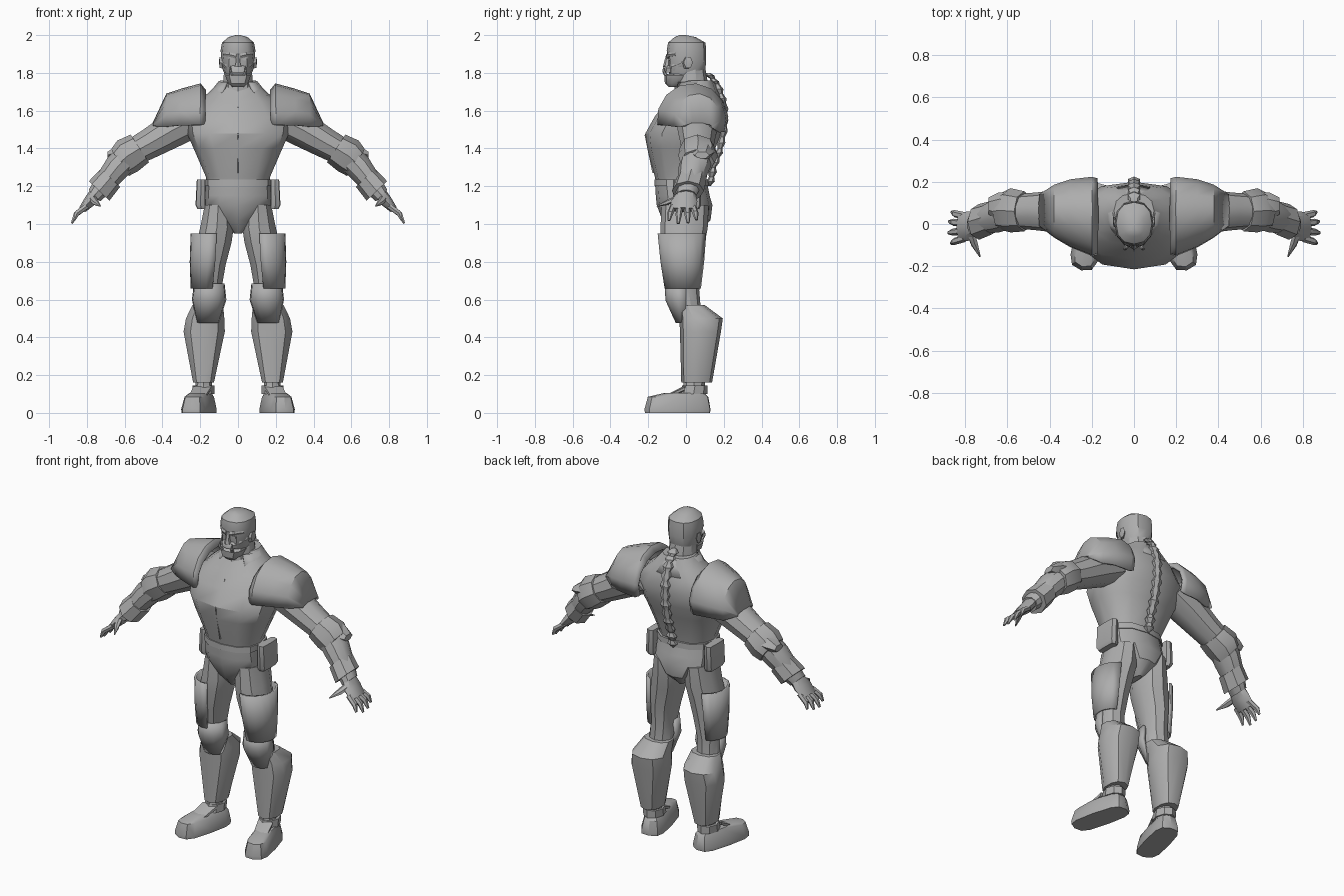
import bpy, bmesh, math
from mathutils import Vector

grey = bpy.data.materials.new("plain grey")
grey.diffuse_color = (0.42, 0.42, 0.42, 1)


def loft(name, rings, n=10, A=(1, 0, 0), B=(0, 1, 0), p=1.0, arc=None,
         mirror=True, thick=0.012, smooth=35):
    """Skin rings (cx, cy, cz, ra, rb) lying in plane A,B. arc = open shell in degrees."""
    A, B = Vector(A).normalized(), Vector(B).normalized()
    bm = bmesh.new()
    if arc:
        angles = [math.radians(arc[0] + (arc[1] - arc[0]) * i / n) for i in range(n + 1)]
    else:
        angles = [2 * math.pi * i / n - math.pi / 2 for i in range(n)]
    power = lambda v: math.copysign(abs(v) ** p, v) if abs(v) > 1e-6 else 0.0
    rows = []
    for x, y, z, ra, rb in rings:
        c = Vector((x, y, z))
        rows.append([bm.verts.new(c + A * ra * power(math.cos(a)) + B * rb * power(math.sin(a)))
                     for a in angles])
    count = len(angles)
    for r, s in zip(rows, rows[1:]):
        for i in range(count - 1 if arc else count):
            j = (i + 1) % count
            bm.faces.new((r[i], r[j], s[j], s[i]))
    if not arc:
        bm.faces.new(rows[0][::-1])
        bm.faces.new(rows[-1])
    bmesh.ops.recalc_face_normals(bm, faces=bm.faces[:])
    me = bpy.data.meshes.new(name)
    bm.to_mesh(me)
    bm.free()
    me.materials.append(grey)
    me.shade_smooth()
    me.set_sharp_from_angle(angle=math.radians(smooth))
    ob = bpy.data.objects.new(name, me)
    bpy.context.collection.objects.link(ob)
    if arc:
        m = ob.modifiers.new("thickness", "SOLIDIFY")
        m.thickness, m.offset = thick, 0
    if mirror:
        ob.modifiers.new("mirror", "MIRROR")
    return ob


def span(z, x0, x1, y0, y1):
    """Horizontal ring from its extents."""
    return ((x0 + x1) / 2, (y0 + y1) / 2, z, (x1 - x0) / 2, (y1 - y0) / 2)


def body(z, w, y0, y1):
    return span(z, -w, w, y0, y1)


# Torso, belt and pelvis
loft("torso", [body(1.20, .165, -.155, .10), body(1.25, .17, -.165, .11),
               body(1.40, .235, -.205, .155), body(1.48, .27, -.215, .185),
               body(1.57, .28, -.165, .20), body(1.65, .21, -.10, .19),
               body(1.70, .15, -.065, .17), body(1.76, .095, -.02, .145)],
     n=12, p=.85, mirror=False)
loft("chest_seam", [body(1.27, .006, -.178, -.15), body(1.47, .006, -.219, -.18),
                    body(1.62, .006, -.128, -.10)], n=4, mirror=False)
loft("pelvis", [body(.95, .02, -.07, .06), body(1.02, .10, -.125, .13),
                body(1.10, .175, -.155, .14), body(1.15, .178, -.16, .125),
                body(1.23, .17, -.165, .11)], n=12, p=.85, mirror=False)
loft("belt", [body(1.20, .18, -.168, .12), body(1.235, .178, -.168, .12)],
     n=12, p=.85, mirror=False)
loft("belt_pouch", [span(1.08, .172, .215, -.06, .07), span(1.10, .172, .225, -.07, .08),
                    span(1.235, .172, .218, -.07, .08)], n=8, p=.35)
loft("neck_collar", [(0, .05, 1.66, .165, .135), (0, .045, 1.75, .10, .10)],
     n=10, arc=(-55, 235), mirror=False)

# Neck and head
loft("neck", [body(1.62, .10, -.08, .13), body(1.72, .085, -.06, .12),
              body(1.84, .075, -.05, .10)], n=10, mirror=False)
loft("head", [body(1.775, .062, -.085, .085), body(1.82, .082, -.095, .103),
              body(1.87, .088, -.095, .107), body(1.92, .092, -.102, .107),
              body(1.96, .085, -.095, .103), body(1.99, .05, -.06, .05),
              body(2.0, .012, -.035, .0)], n=12, p=.85, mirror=False)
loft("jaw", [body(1.725, .03, -.092, -.04), body(1.745, .055, -.112, .01),
             body(1.785, .07, -.115, .03), body(1.795, .066, -.10, .03)],
     n=10, p=.8, mirror=False)
loft("muzzle", [body(1.803, .045, -.115, -.05), body(1.825, .05, -.112, -.05),
                body(1.84, .035, -.10, -.05)], n=8, mirror=False)
loft("nose", [body(1.83, .022, -.122, -.08), body(1.85, .014, -.118, -.08),
              body(1.90, .009, -.104, -.08)], n=6, mirror=False)
loft("brow", [(.012, -.094, 1.888, .014, .012), (.045, -.086, 1.897, .014, .014),
              (.08, -.05, 1.90, .01, .01)], n=6, A=(0, 0, 1))
loft("eye", [(.036, -.092, 1.872, .014, .007), (.036, -.075, 1.872, .014, .007)],
     n=6, B=(0, 0, 1))
loft("tusk", [(.034, -.105, 1.785, .011, .011), (.042, -.118, 1.81, .008, .008),
              (.04, -.116, 1.84, .001, .001)], n=6)
loft("cheek", [(.06, -.06, 1.83, .02, .02), (.085, -.01, 1.85, .012, .02)], n=6, A=(0, 0, 1))
loft("ear", [(.082, .0, 1.85, .03, .02), (.097, .012, 1.855, .034, .024),
             (.10, .02, 1.86, .012, .01)], n=6, A=(0, 0, 1))

# Braid hanging down the back, swelling at every plait
path = [(1.80, .115), (1.74, .165), (1.64, .20), (1.52, .203), (1.40, .18),
        (1.30, .145), (1.20, .125)]
plait = []
for (z0, y0), (z1, y1) in zip(path, path[1:]):
    for t, r in ((0, .018), (.25, .034), (.5, .02), (.75, .032)):
        plait.append((0, y0 + (y1 - y0) * t, z0 + (z1 - z0) * t, r, r * .7))
plait.append((0, .125, 1.20, .004, .004))
loft("braid", plait, n=6, mirror=False)

# Shoulder armour
loft("shoulder_plate", [(.175, .035, 1.555, .15, .175), (.20, .035, 1.555, .183, .182),
                        (.30, .05, 1.55, .16, .155), (.375, .06, 1.54, .145, .12),
                        (.445, .065, 1.52, .012, .07)],
     n=8, A=(0, 0, 1), arc=(-100, 112), thick=.015)

# Arms, running outwards and down
ARM = (.55, 0, .83)
loft("upper_arm", [(.22, .06, 1.56, .10, .11), (.34, .06, 1.50, .098, .105),
                   (.46, .06, 1.43, .085, .09), (.57, .06, 1.37, .075, .08)], A=ARM)
loft("elbow_guard", [(.52, .06, 1.40, .088, .095), (.585, .065, 1.36, .098, .105),
                     (.625, .06, 1.325, .085, .09)], n=8, A=ARM)
loft("elbow_point", [(.56, .08, 1.395, .05, .07), (.64, .085, 1.38, .045, .065),
                     (.69, .085, 1.365, .02, .04)], n=6, A=(0, 0, 1))
LOW = (.72, 0, .69)
loft("forearm", [(.57, .06, 1.37, .075, .08), (.64, .045, 1.30, .075, .085),
                 (.70, .025, 1.225, .062, .07), (.76, .0, 1.15, .045, .055)], A=LOW)
loft("bracer", [(.675, .03, 1.245, .07, .08), (.735, .01, 1.175, .075, .085)], n=8, A=LOW)

# Hands with four fingers and a thumb
PALM = (.8, 0, .6)
loft("palm", [(.75, .0, 1.165, .035, .05), (.785, -.01, 1.12, .032, .07),
              (.825, -.015, 1.075, .02, .068)], n=8, A=PALM)
for i, (y, length) in enumerate(((-.075, .085), (-.035, .105), (.005, .10), (.042, .08))):
    tip = Vector((.815, y, 1.085)) + Vector((.62, (y + .015) * 3, -.78)) * length
    mid = Vector((.815, y, 1.085)).lerp(tip, .5) + Vector((.01, 0, .006))
    loft("finger_%d" % (i + 1), [(.80, y * .9, 1.095, .017, .018), (*mid, .016, .017),
                                 (*tip, .006, .008)], n=6, A=PALM)
loft("thumb", [(.775, -.04, 1.14, .022, .022), (.755, -.10, 1.115, .018, .018),
               (.73, -.155, 1.095, .004, .004)], n=6, A=(1, 0, 0), B=(0, .4, 1))

# Legs
loft("thigh", [span(1.10, .03, .18, -.13, .12), span(.98, .018, .205, -.135, .115),
               span(.90, .03, .225, -.135, .10), span(.78, .062, .235, -.12, .09),
               span(.65, .085, .23, -.09, .07), span(.53, .09, .235, -.06, .08)], n=10)
loft("thigh_plate", [span(.95, .035, .245, -.145, .11), span(.80, .045, .25, -.13, .098),
                     span(.66, .07, .245, -.108, .08)], n=8, arc=(-105, 70))
loft("knee_guard", [span(.685, .08, .225, -.10, .07), span(.60, .07, .235, -.10, .07),
                    span(.48, .11, .21, -.045, .03)], n=6, arc=(-190, 10), thick=.02)
loft("greave", [span(.57, .075, .245, -.035, .10), span(.50, .068, .28, -.035, .195),
                span(.43, .065, .293, -.032, .185), span(.16, .125, .24, -.025, .138)],
     n=10, p=.85)

# Ankles and feet, toes turned out
loft("ankle", [span(.04, .13, .23, -.03, .10), span(.18, .14, .225, -.01, .10)], n=8)
loft("ankle_band", [span(.10, .125, .242, -.035, .115), span(.145, .125, .242, -.02, .115)], n=8)
loft("instep_flap", [(.215, -.10, .085, .05, .015), (.19, -.005, .13, .055, .018)],
     n=6, B=(0, .3, 1))
t = math.radians(14)
loft("boot", [(.207, -.045, 0, .072, .178), (.207, -.045, .02, .073, .18),
              (.205, -.042, .085, .058, .165), (.20, -.01, .105, .045, .11)],
     n=12, A=(math.cos(t), math.sin(t), 0), B=(-math.sin(t), math.cos(t), 0), p=.6)
